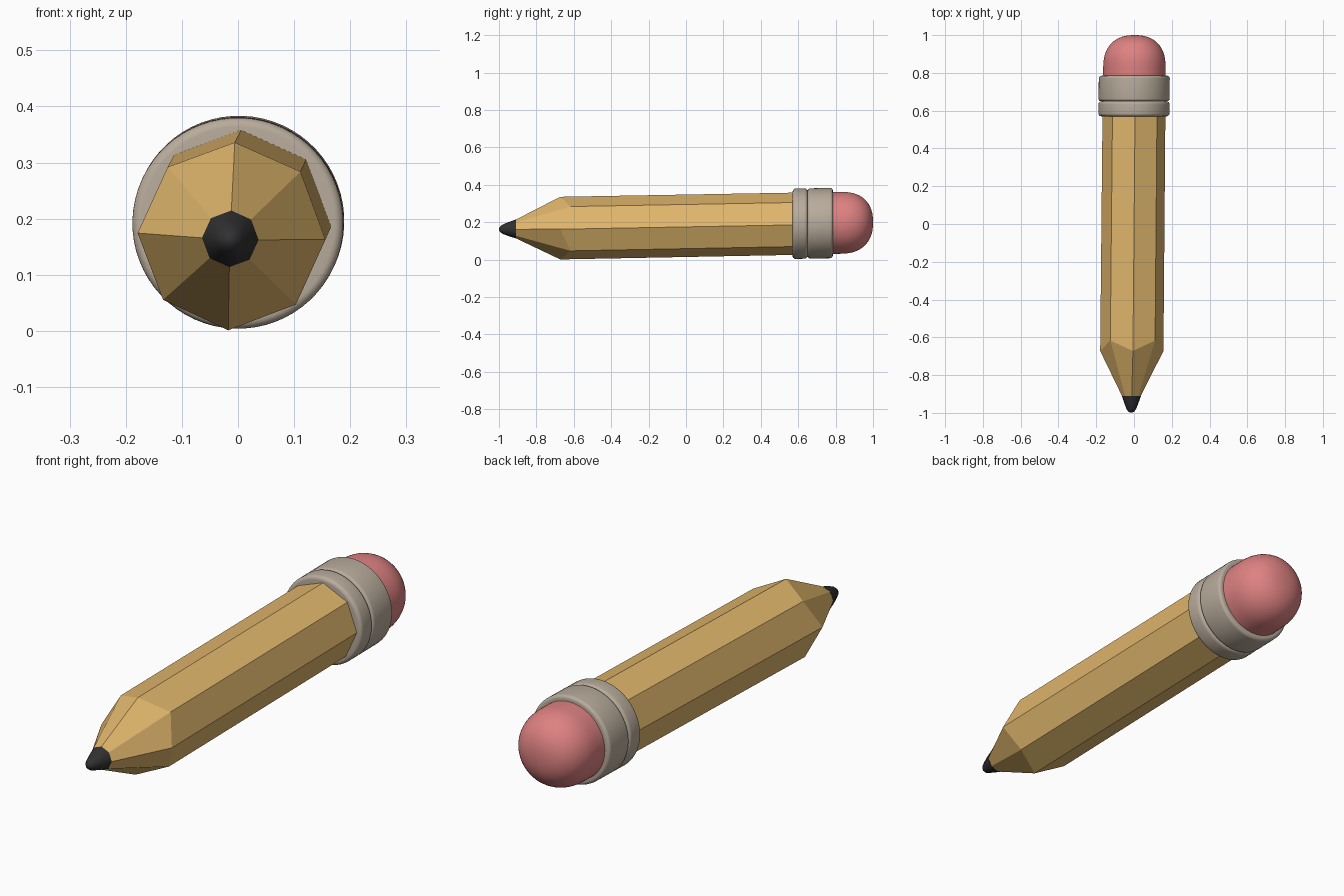
import bpy, bmesh, math

if "Cube" in bpy.data.objects:
    bpy.data.objects.remove(bpy.data.objects["Cube"])

TWIST = math.radians(-2)


def axis(y):
    """Centre of the slightly tilted pencil axis at depth y."""
    return -0.0055 + 0.009 * y, 0.1810 + 0.0186 * y


def material(name, rgb):
    m = bpy.data.materials.new(name)
    m.diffuse_color = (*rgb, 1)
    m.use_nodes = True
    m.node_tree.nodes["Principled BSDF"].inputs["Base Color"].default_value = m.diffuse_color
    return m


def lathe(name, profile, sides, mat, smooth=None, scallop=None):
    """Rings of (y, radius) around the axis; scallop = (ring index, shift of odd corners)."""
    bm = bmesh.new()
    rings = []
    for i, (y, r) in enumerate(profile):
        ring = []
        for k in range(sides):
            a = TWIST + 2 * math.pi * k / sides
            yy = y + (scallop[1] if scallop and scallop[0] == i and k % 2 else 0)
            cx, cz = axis(yy)
            ring.append(bm.verts.new((cx + r * math.cos(a), yy, cz + r * math.sin(a))))
        rings.append(ring)
    for a, b in zip(rings, rings[1:]):
        for k in range(sides):
            j = (k + 1) % sides
            bm.faces.new((a[k], a[j], b[j], b[k]))
    bm.faces.new(rings[0])
    bm.faces.new(rings[-1])
    bmesh.ops.recalc_face_normals(bm, faces=bm.faces)
    me = bpy.data.meshes.new(name)
    bm.to_mesh(me)
    bm.free()
    ob = bpy.data.objects.new(name, me)
    bpy.context.collection.objects.link(ob)
    me.materials.append(mat)
    if smooth:
        bpy.ops.object.select_all(action='DESELECT')
        ob.select_set(True)
        bpy.context.view_layer.objects.active = ob
        bpy.ops.object.shade_smooth_by_angle(angle=math.radians(smooth))
    return ob


def band(y0, y1, r, bevel, inner):
    """Profile of a metal band with rounded rims."""
    pts = [(y0, inner)]
    steps = 5
    for i in range(steps + 1):
        t = math.pi / 2 * i / steps
        pts.append((y0 + bevel * (1 - math.sin(t)), r - bevel * (1 - math.cos(t))))
    rim = pts[1:][::-1]
    rim = sorted(rim)
    return [(y0, inner)] + rim + [(y0 + y1 - y, q) for y, q in reversed(rim)] + [(y1, inner)]


wood = material("wood", (0.75, 0.47, 0.15))
lead = material("lead", (0.03, 0.03, 0.03))
metal = material("metal", (0.48, 0.41, 0.33))
rubber = material("rubber", (0.73, 0.22, 0.22))

# Octagonal shaft and sharpened cone, odd corners cut further back
lathe("shaft", [(-0.91, 0.05), (-0.672, 0.1675), (0.62, 0.1665)], 8, wood, scallop=(1, 0.055))

# Rounded lead point
lathe("lead_point", [(-0.91, 0.0505), (-0.95, 0.037), (-0.98, 0.025), (-0.993, 0.016), (-0.999, 0.006)],
      8, lead, smooth=50)

# Metal collar made of two bands
lathe("collar_front_band", band(0.57, 0.65, 0.188, 0.016, 0.14), 64, metal, smooth=40)
lathe("collar_back_band", band(0.65, 0.785, 0.188, 0.014, 0.14), 64, metal, smooth=40)

# Eraser with domed end
dome = [(0.74, 0.165)]
for i in range(15):
    t = math.pi / 2 * i / 14.2
    dome.append((0.83 + 0.17 * math.sin(t) ** 0.85, 0.165 * math.cos(t) ** 0.85))
lathe("eraser", dome, 64, rubber, smooth=60)
